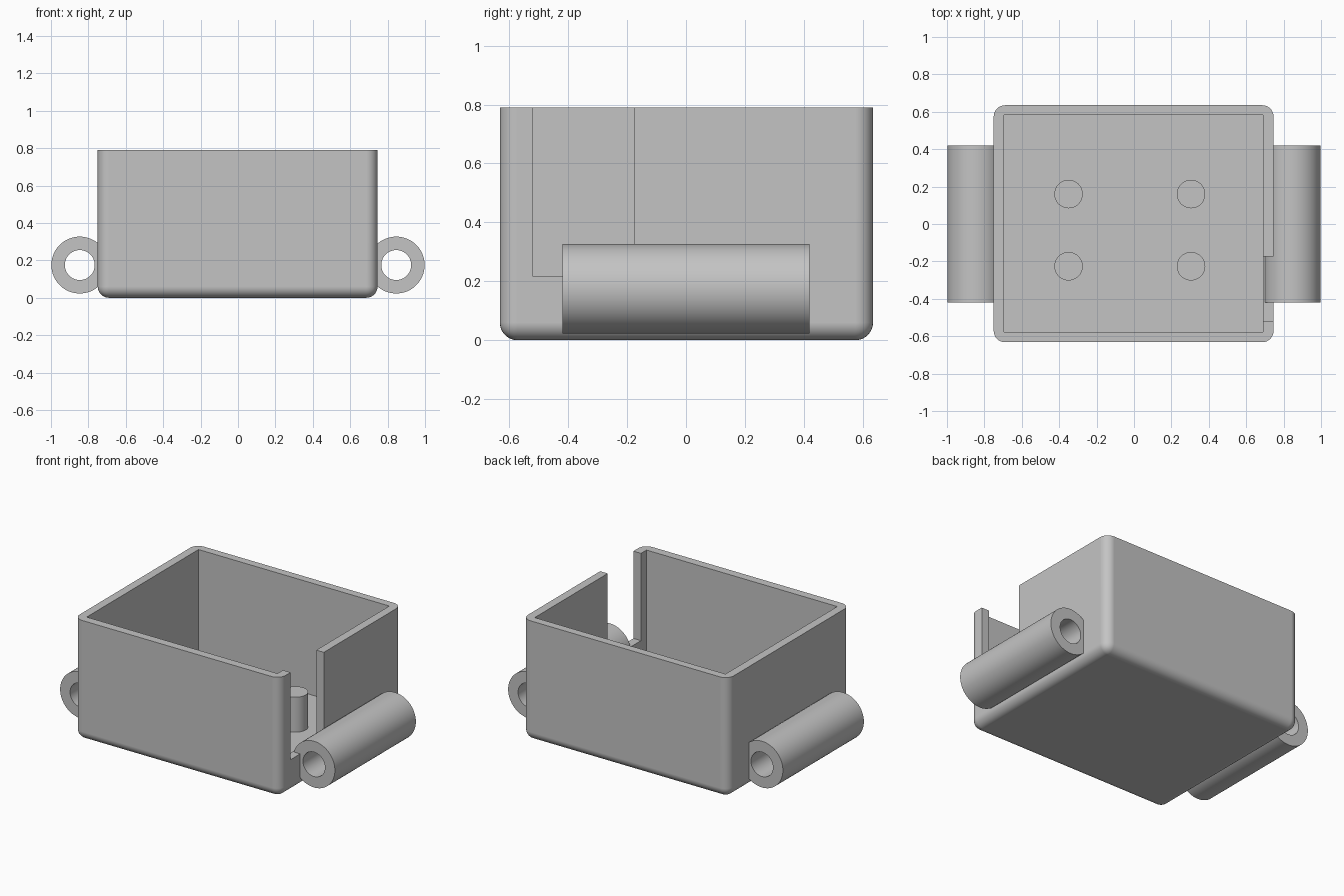
import bpy
import bmesh
from math import pi, radians
from mathutils import Matrix, Vector

if "Cube" in bpy.data.objects:
    bpy.data.objects.remove(bpy.data.objects["Cube"], do_unlink=True)

grey = bpy.data.materials.new("light grey plastic")
grey.use_nodes = True
color = (0.55, 0.55, 0.55, 1)
grey.diffuse_color = color
grey.node_tree.nodes["Principled BSDF"].inputs["Base Color"].default_value = color


def make_object(name, bm):
    bmesh.ops.recalc_face_normals(bm, faces=bm.faces)
    mesh = bpy.data.meshes.new(name)
    bm.to_mesh(mesh)
    bm.free()
    mesh.materials.append(grey)
    obj = bpy.data.objects.new(name, mesh)
    bpy.context.collection.objects.link(obj)
    return obj


def box(low, high):
    bm = bmesh.new()
    low, high = Vector(low), Vector(high)
    size = high - low
    matrix = Matrix.Translation((low + high) / 2) @ Matrix.Diagonal((*size, 1))
    bmesh.ops.create_cube(bm, size=1, matrix=matrix)
    return bm


def activate(obj):
    bpy.ops.object.select_all(action="DESELECT")
    obj.select_set(True)
    bpy.context.view_layer.objects.active = obj


def cut(obj, name, low, high):
    cutter = make_object(name, box(low, high))
    cutter.hide_render = True
    mod = obj.modifiers.new(name, "BOOLEAN")
    mod.operation, mod.solver, mod.object = "DIFFERENCE", "EXACT", cutter
    activate(obj)
    bpy.ops.object.modifier_apply(modifier=mod.name)
    bpy.data.objects.remove(cutter, do_unlink=True)


def smooth(obj):
    activate(obj)
    bpy.ops.object.shade_smooth_by_angle(angle=radians(30))
    obj.modifiers.new("flat_face_normals", "WEIGHTED_NORMAL").keep_sharp = True


# Open case: rounded sides and base, sharp rim
HEIGHT, WALL = 0.79, 0.055
bm = box((-0.75, -0.632, 0), (0.746, 0.635, HEIGHT))
rounded = [e for e in bm.edges if min(v.co.z for v in e.verts) < 0.1]
bmesh.ops.bevel(bm, geom=rounded, offset=0.06, segments=8, profile=0.5,
                affect="EDGES", clamp_overlap=True)
case = make_object("case", bm)
cut(case, "cavity", (-0.695, -0.577, WALL), (0.691, 0.583, 1))
cut(case, "side_notch", (0.6, -0.52, 0.217), (0.9, -0.175, 1))
smooth(case)

# Hinge tubes along both sides
for side, name in ((-1, "right_hinge_tube"), (1, "left_hinge_tube")):
    bm = bmesh.new()
    x, z, length = side * 0.846, 0.175, 0.42
    ring = [(0.08, -length), (0.152, -length), (0.152, length), (0.08, length)]
    verts = [bm.verts.new((x + r, y, z)) for r, y in ring]
    edges = [bm.edges.new((verts[i], verts[i - 1])) for i in range(4)]
    bmesh.ops.spin(bm, geom=verts + edges, cent=(x, 0, z), axis=(0, 1, 0),
                   angle=2 * pi, steps=64, use_merge=True)
    bmesh.ops.remove_doubles(bm, verts=bm.verts, dist=0.0001)
    smooth(make_object(name, bm))

# Four standoff posts on the floor
POST_TOP, POST_BASE = 0.285, 0.04
for x, side in ((-0.35, "right"), (0.305, "left")):
    for y, end in ((-0.226, "front"), (0.16, "back")):
        bm = bmesh.new()
        centre = Matrix.Translation((x, y, (POST_TOP + POST_BASE) / 2))
        bmesh.ops.create_cone(bm, cap_ends=True, segments=40, radius1=0.076,
                              radius2=0.076, depth=POST_TOP - POST_BASE,
                              matrix=centre)
        smooth(make_object(f"{end}_{side}_post", bm))
